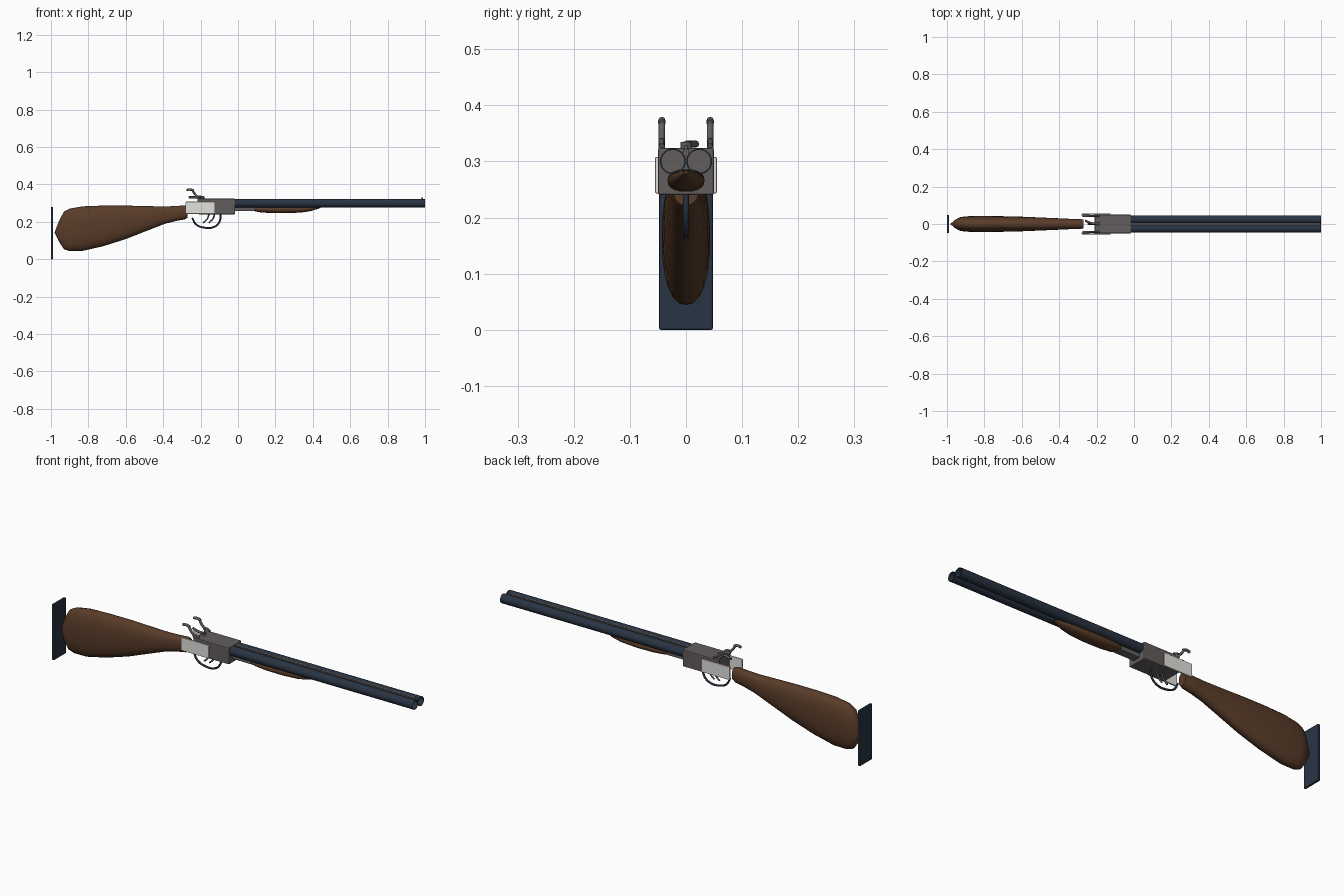
import bpy, bmesh, math
from mathutils import Vector

cube = bpy.data.objects.get("Cube")
if cube:
    bpy.data.objects.remove(cube, do_unlink=True)


def material(name, rgb):
    m = bpy.data.materials.new(name)
    m.use_nodes = True
    m.diffuse_color = (*rgb, 1)
    m.node_tree.nodes["Principled BSDF"].inputs["Base Color"].default_value = (*rgb, 1)
    return m


WOOD = material("walnut wood", (0.10, 0.045, 0.022))
BLUE = material("blued steel", (0.022, 0.034, 0.056))
GREY = material("grey steel", (0.125, 0.11, 0.11))
SILVER = material("polished silver", (0.75, 0.75, 0.72))


def finish(name, bm, mat, smooth=None):
    bmesh.ops.recalc_face_normals(bm, faces=bm.faces)
    mesh = bpy.data.meshes.new(name)
    bm.to_mesh(mesh)
    bm.free()
    mesh.materials.append(mat)
    ob = bpy.data.objects.new(name, mesh)
    bpy.context.collection.objects.link(ob)
    if smooth:
        bpy.ops.object.select_all(action="DESELECT")
        ob.select_set(True)
        bpy.context.view_layer.objects.active = ob
        bpy.ops.object.shade_smooth_by_angle(angle=math.radians(smooth))
    return ob


def box(name, lo, hi, mat, bevel=0.0):
    lo, hi = Vector(lo), Vector(hi)
    bm = bmesh.new()
    bmesh.ops.create_cube(bm, size=1)
    for v in bm.verts:
        v.co = (lo + hi) / 2 + v.co * (hi - lo)
    if bevel:
        bmesh.ops.bevel(bm, geom=bm.edges[:], offset=bevel, segments=2,
                        profile=0.5, affect="EDGES")
    return finish(name, bm, mat)


def loft(name, sections, mat, sides=24, power=0.85):
    """Closed rounded body along x; each section is (x, bottom, top, half width)."""
    bm = bmesh.new()
    rings = []
    for x, bottom, top, half in sections:
        ring = []
        for i in range(sides):
            a = math.tau * i / sides
            c, s = math.cos(a), math.sin(a)
            y = math.copysign(abs(c) ** power, c) * half
            z = (top + bottom) / 2 + math.copysign(abs(s) ** power, s) * (top - bottom) / 2
            ring.append(bm.verts.new((x, y, z)))
        rings.append(ring)
    for a, b in zip(rings, rings[1:]):
        for i in range(sides):
            j = (i + 1) % sides
            bm.faces.new((a[i], a[j], b[j], b[i]))
    bm.faces.new(rings[0])
    bm.faces.new(rings[-1])
    return finish(name, bm, mat, 40)


def rod(name, points, radius, mat):
    """Round bar following a smooth path."""
    curve = bpy.data.curves.new(name, "CURVE")
    curve.dimensions = "3D"
    curve.bevel_depth = radius
    curve.bevel_resolution = 2
    curve.resolution_u = 5
    curve.use_fill_caps = True
    spline = curve.splines.new("BEZIER")
    spline.bezier_points.add(len(points) - 1)
    for p, co in zip(spline.bezier_points, points):
        p.co = co
        p.handle_left_type = p.handle_right_type = "AUTO"
    curve.materials.append(mat)
    ob = bpy.data.objects.new(name, curve)
    bpy.context.collection.objects.link(ob)
    return ob


def disc(name, centre, radius, height, mat):
    bm = bmesh.new()
    bmesh.ops.create_cone(bm, cap_ends=True, segments=16, radius1=radius,
                          radius2=radius, depth=height)
    bmesh.ops.translate(bm, verts=bm.verts, vec=centre)
    return finish(name, bm, mat, 40)


def tube(name, x0, x1, y, z, outer, inner, mat, sides=32):
    """Open hollow pipe along x."""
    bm = bmesh.new()
    loops = []
    for x, r in ((x0, outer), (x1, outer), (x1, inner), (x0, inner)):
        loops.append([bm.verts.new((x, y + r * math.cos(math.tau * i / sides),
                                    z + r * math.sin(math.tau * i / sides)))
                      for i in range(sides)])
    for k in range(4):
        a, b = loops[k], loops[(k + 1) % 4]
        for i in range(sides):
            j = (i + 1) % sides
            bm.faces.new((a[i], a[j], b[j], b[i]))
    return finish(name, bm, mat, 40)


# Stock and butt plate
loft("stock", [(-0.98, 0.142, 0.146, 0.002), (-0.955, 0.09, 0.21, 0.023),
               (-0.93, 0.053, 0.255, 0.036), (-0.90, 0.044, 0.271, 0.041),
               (-0.83, 0.045, 0.283, 0.043), (-0.72, 0.07, 0.287, 0.042),
               (-0.60, 0.108, 0.287, 0.039), (-0.48, 0.155, 0.284, 0.034),
               (-0.39, 0.19, 0.282, 0.030), (-0.33, 0.205, 0.285, 0.027),
               (-0.285, 0.213, 0.288, 0.026), (-0.27, 0.222, 0.285, 0.023)], WOOD)
box("butt_plate", (-1.0, -0.048, 0), (-0.988, 0.048, 0.28), BLUE, 0.003)

# Receiver
box("receiver", (-0.21, -0.05, 0.24), (-0.015, 0.05, 0.324), GREY, 0.004)
box("forend_iron", (-0.02, -0.02, 0.257), (0.10, 0.02, 0.28), GREY, 0.002)

# Barrels, rib and bead
for side, label in ((-1, "right"), (1, "left")):
    tube(label + "_barrel", -0.02, 1.0, side * 0.0235, 0.3, 0.023, 0.0205, BLUE)
box("barrel_rib", (-0.015, -0.005, 0.309), (0.995, 0.005, 0.322), GREY)
disc("bead_sight", (0.985, 0, 0.325), 0.003, 0.008, GREY)

# Wooden forend
loft("forend", [(0.085, 0.258, 0.279, 0.022), (0.11, 0.252, 0.284, 0.029),
                (0.17, 0.247, 0.286, 0.033), (0.26, 0.246, 0.286, 0.033),
                (0.34, 0.250, 0.286, 0.030), (0.39, 0.258, 0.285, 0.024),
                (0.43, 0.270, 0.284, 0.013), (0.445, 0.278, 0.283, 0.004)], WOOD, 20)

# Side plates and hammers
for side, label in ((-1, "right"), (1, "left")):
    y0, y1 = sorted((side * 0.046, side * 0.055))
    box(label + "_side_plate", (-0.28, y0, 0.243), (-0.125, y1, 0.308), SILVER, 0.002)
    y = side * 0.043
    rod(label + "_hammer", [(-0.245, y, 0.372), (-0.232, y, 0.35),
                            (-0.215, y, 0.33), (-0.205, y, 0.29)], 0.006, GREY)
    rod(label + "_hammer_nose", [(-0.222, y, 0.337), (-0.2, y, 0.335),
                                 (-0.185, y, 0.328)], 0.005, GREY)
    rod(label + "_hammer_spur", [(-0.275, y, 0.370), (-0.258, y, 0.373),
                                 (-0.238, y, 0.368)], 0.0065, GREY)

# Opening lever
disc("lever_pivot", (-0.19, 0, 0.326), 0.01, 0.018, GREY)
rod("opening_lever", [(-0.185, 0, 0.331), (-0.225, 0.004, 0.331),
                      (-0.262, 0.018, 0.331)], 0.006, GREY)

# Trigger guard and triggers
rod("trigger_guard", [(-0.245, 0, 0.222), (-0.225, 0, 0.187), (-0.185, 0, 0.170),
                      (-0.13, 0, 0.172), (-0.10, 0, 0.198), (-0.092, 0, 0.245)],
    0.005, BLUE)
for x, label in ((-0.125, "front"), (-0.155, "rear")):
    rod(label + "_trigger", [(x, 0, 0.245), (x - 0.008, 0, 0.218),
                             (x - 0.032, 0, 0.194)], 0.004, GREY)
